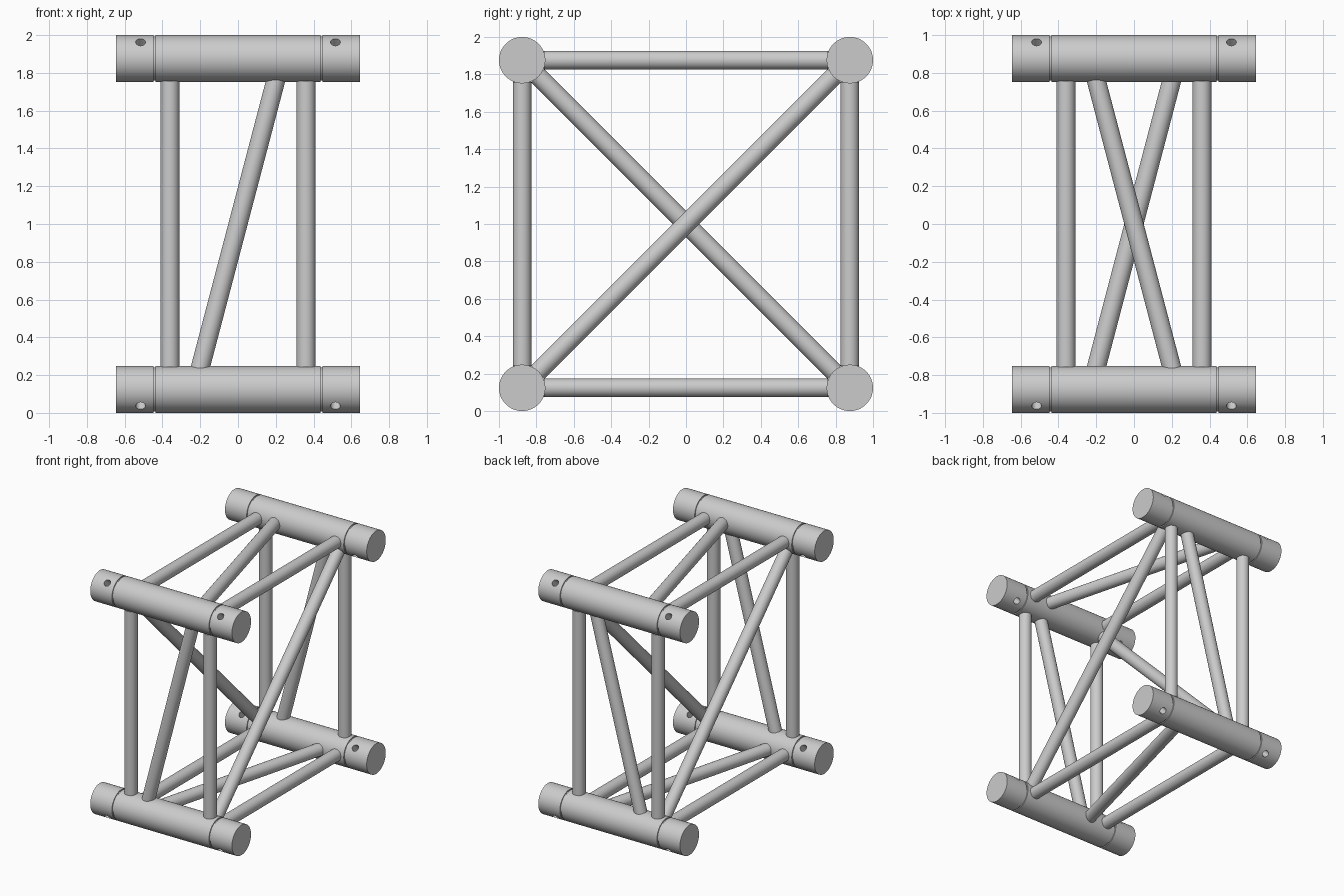
import bpy, bmesh, math
from mathutils import Vector, Matrix

if "Cube" in bpy.data.objects:
    bpy.data.objects.remove(bpy.data.objects["Cube"])

R, C = 0.124, 0.876          # chord radius, chord offset from the truss axis
HALF = 0.645                 # half length of the chords
MID = Vector((0, 0, 1))      # centre of the truss
STRUT_R = 0.05

metal = bpy.data.materials.new("light grey metal")
metal.diffuse_color = (0.6, 0.6, 0.6, 1)
metal.use_nodes = True
metal.node_tree.nodes["Principled BSDF"].inputs["Base Color"].default_value = metal.diffuse_color


def finish(bm, name):
    mesh = bpy.data.meshes.new(name)
    bmesh.ops.recalc_face_normals(bm, faces=bm.faces)
    bm.to_mesh(mesh)
    bm.free()
    ob = bpy.data.objects.new(name, mesh)
    bpy.context.collection.objects.link(ob)
    mesh.materials.append(metal)
    return ob


def smooth(ob):
    bpy.ops.object.select_all(action='DESELECT')
    ob.select_set(True)
    bpy.context.view_layer.objects.active = ob
    bpy.ops.object.shade_smooth_by_angle(angle=math.radians(35))


def rod(name, a, b, radius, segments=32):
    """Capped cylinder between two points."""
    a, b = Vector(a), Vector(b)
    bm = bmesh.new()
    turn = (b - a).to_track_quat('Z', 'Y').to_matrix().to_4x4()
    bmesh.ops.create_cone(bm, cap_ends=True, segments=segments, radius1=radius,
                          radius2=radius, depth=(b - a).length,
                          matrix=Matrix.Translation((a + b) / 2) @ turn)
    return finish(bm, name)


def chord(name, y, z, segments=64):
    """Turned tube along x with a groove near each end."""
    g0, g1, d = 0.436, 0.448, 0.008
    half = [(g0, R), (g0, R - d), (g1, R - d), (g1, R), (HALF, R)]
    profile = [(-x, r) for x, r in reversed(half)] + half
    bm = bmesh.new()
    rings = []
    for x, r in profile:
        rings.append([bm.verts.new((x, y + r * math.cos(t), z + r * math.sin(t)))
                      for t in (2 * math.pi * i / segments for i in range(segments))])
    for p, q in zip(rings, rings[1:]):
        for i in range(segments):
            j = (i + 1) % segments
            bm.faces.new((p[i], p[j], q[j], q[i]))
    bm.faces.new(rings[0])
    bm.faces.new(rings[-1])
    return finish(bm, name)


# Four chords with diagonal pin holes drilled through both ends
for sy, ny in ((-1, "front"), (1, "back")):
    for sz, nz in ((-1, "lower"), (1, "upper")):
        centre = Vector((0, sy * C, 1 + sz * C))
        tube = chord(f"{nz}_{ny}_chord", centre.y, centre.z)
        out = Vector((0, sy, sz)).normalized() * 0.2
        for sx in (-1, 1):
            pos = centre + Vector((sx * 0.516, 0, 0))
            cutter = rod("pin_hole_cutter", pos - out, pos + out, 0.026, 24)
            cutter.hide_render = True
            mod = tube.modifiers.new("pin_hole", 'BOOLEAN')
            mod.operation, mod.solver, mod.object = 'DIFFERENCE', 'EXACT', cutter
            bpy.context.view_layer.objects.active = tube
            bpy.ops.object.modifier_apply(modifier=mod.name)
            bpy.data.objects.remove(cutter)
        smooth(tube)

# Ladder struts and one slanted brace on each of the four sides
END, BRACE = 0.757, 0.77
for k, side in enumerate(("front", "bottom", "back", "top")):
    turn = Matrix.Rotation(k * math.pi / 2, 3, 'X')
    for sx, nx in ((-1, "left"), (1, "right")):
        a, b = (MID + turn @ Vector((sx * 0.36, -C, s * END)) for s in (-1, 1))
        smooth(rod(f"{side}_{nx}_strut", a, b, STRUT_R))
    # the slant always runs from the lower left front corner outwards
    lean = {"front": 1, "bottom": -1, "back": -1, "top": 1}[side]
    if side == "bottom":
        lean = 1 if (turn @ Vector((0, 0, 1))).y > 0 else -1
    elif side == "top":
        lean = -1 if (turn @ Vector((0, 0, 1))).y > 0 else 1
    slope = lean * 0.198 / 0.754
    a, b = (MID + turn @ Vector((s * BRACE * slope, -C, s * BRACE)) for s in (-1, 1))
    smooth(rod(f"{side}_brace", a, b, STRUT_R))

# Cross diagonals linking opposite chords
reach = C - (R - 0.006) / math.sqrt(2)
for sx, nx in ((-1, "left"), (1, "right")):
    a, b = (MID + Vector((sx * 0.36, s * reach, s * sx * reach)) for s in (-1, 1))
    smooth(rod(f"{nx}_cross_diagonal", a, b, STRUT_R))
